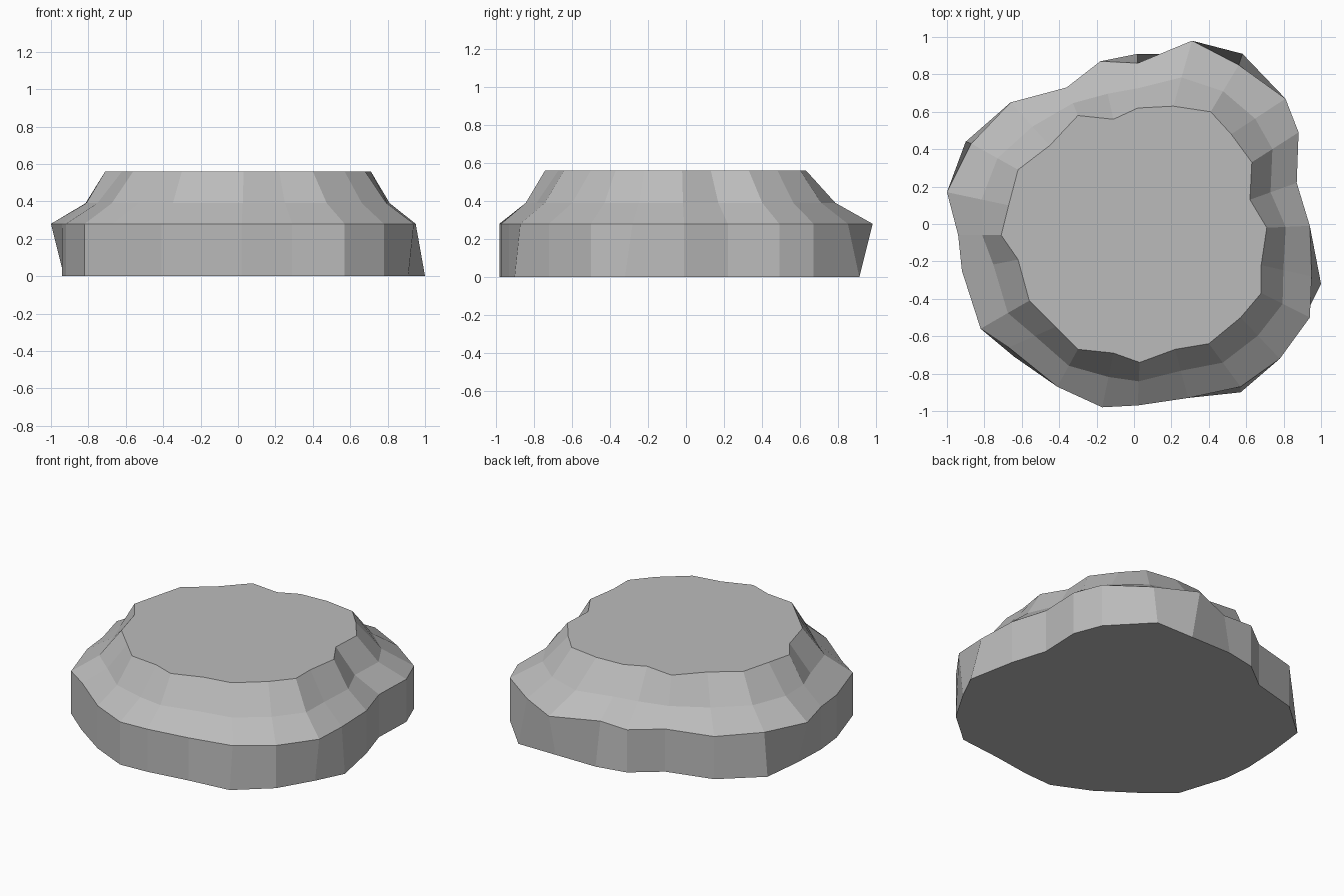
import bpy
import bmesh
from mathutils import Vector

# Remove the default cube only
default_cube = bpy.data.objects.get("Cube")
if default_cube:
    bpy.data.objects.remove(default_cube, do_unlink=True)


def make_material(name, colour):
    material = bpy.data.materials.new(name)
    material.use_nodes = True
    material.diffuse_color = colour
    shader = next(n for n in material.node_tree.nodes if n.type == "BSDF_PRINCIPLED")
    shader.inputs["Base Color"].default_value = colour
    shader.inputs["Roughness"].default_value = 0.9
    return material


def ring_at(outline, height):
    """Lift a plan outline to the given height."""
    return [Vector((x, y, height)) for x, y in outline]


def blend_rings(lower, upper, amount):
    """Ring part of the way from the lower to the upper outline."""
    return [a.lerp(b, amount) for a, b in zip(lower, upper)]


def build_stacked_rock(name, rings, material):
    """Bridge matching rings with quads and close both ends."""
    mesh = bpy.data.meshes.new(name)
    bm = bmesh.new()
    layers = [[bm.verts.new(point) for point in ring] for ring in rings]
    for lower, upper in zip(layers, layers[1:]):
        count = len(lower)
        for i in range(count):
            j = (i + 1) % count
            bm.faces.new((lower[i], lower[j], upper[j], upper[i]))
    bm.faces.new(list(reversed(layers[0])))
    bm.faces.new(layers[-1])
    bmesh.ops.recalc_face_normals(bm, faces=bm.faces)
    bm.to_mesh(mesh)
    bm.free()
    mesh.materials.append(material)
    rock = bpy.data.objects.new(name, mesh)
    bpy.context.collection.objects.link(rock)
    return rock


# Plan outline of the widest ledge, counter-clockwise from the +x side
rim_outline = [
    (.94, -.01), (.87, .22), (.88, .49), (.81, .67), (.56, .85), (.31, .98),
    (.02, .86), (-.18, .87), (-.36, .73), (-.66, .65), (-.87, .43), (-1, .17),
    (-.94, -.06), (-.92, -.25), (-.82, -.56), (-.67, -.66), (-.41, -.87), (-.17, -.98),
    (.02, -.97), (.29, -.93), (.57, -.87), (.78, -.72), (.94, -.5), (.95, -.28),
]

# Plan outline of the flat top, with matching corners
top_outline = [
    (.71, -.02), (.62, .13), (.63, .33), (.52, .48), (.41, .6), (.21, .63),
    (.02, .62), (-.11, .56), (-.3, .58), (-.45, .42), (-.62, .29), (-.67, .1),
    (-.71, -.06), (-.62, -.19), (-.56, -.41), (-.42, -.55), (-.3, -.67), (-.11, -.69),
    (.03, -.74), (.22, -.67), (.4, -.64), (.57, -.5), (.68, -.37), (.68, -.22),
]

# The foot follows the ledge except at a few corners
foot_changes = {
    4: (.58, .91), 5: (.31, .91), 6: (.02, .91), 10: (-.9, .44),
    11: (-.93, .17), 15: (-.64, -.71), 20: (.57, -.9),
    22: (.91, -.5), 23: (1, -.32),
}
foot_outline = [foot_changes.get(i, point) for i, point in enumerate(rim_outline)]

foot = ring_at(foot_outline, 0)
rim = ring_at(rim_outline, .28)
top = ring_at(top_outline, .56)

# Shoulder ring: shallow slope below, steeper slope above
shoulder = blend_rings(rim, top, .56)
for point in shoulder:
    point.z = .39

stone = make_material("grey stone", (.5, .5, .5, 1))
build_stacked_rock("flat_topped_rock", [foot, rim, shoulder, top], stone)
